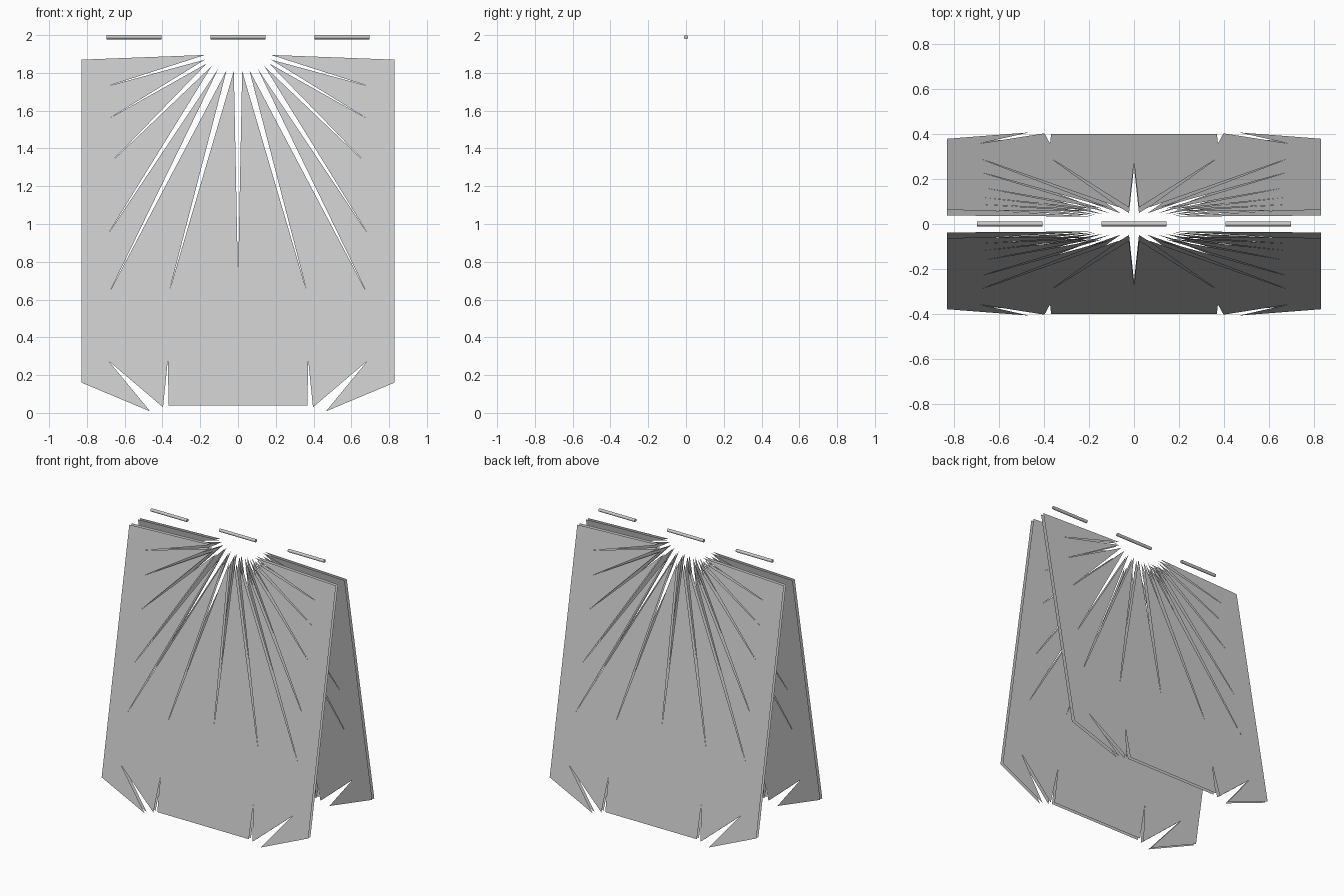
import bpy, bmesh, math
from mathutils import Matrix

if "Cube" in bpy.data.objects:
    bpy.data.objects.remove(bpy.data.objects["Cube"])

# Right half outline of a board (x, z): top centre slit, ray slits, corner, foot cuts
HALF = [(0, 0.71), (0.022, 1.81), (0.365, 0.64), (0.06, 1.815), (0.68, 0.64),
        (0.105, 1.82), (0.68, 0.96), (0.14, 1.835), (0.67, 1.33), (0.165, 1.85),
        (0.68, 1.56), (0.175, 1.87), (0.69, 1.73), (0.175, 1.895),
        (0.828, 1.87), (0.828, 0.16), (0.465, 0.008), (0.685, 0.275),
        (0.397, 0.03), (0.372, 0.275), (0.367, 0.04)]
OUTLINE = HALF + [(-x, z) for x, z in reversed(HALF[1:])]
SLOPE, FOOT_Y, GAP = 0.185, 0.40, 0.024


def finish(bm, name):
    mesh = bpy.data.meshes.new(name)
    bm.to_mesh(mesh)
    bm.free()
    obj = bpy.data.objects.new(name, mesh)
    bpy.context.collection.objects.link(obj)
    return obj


def board(name, side):
    """Leaning board: an outer and an inner skin with open edges."""
    bm = bmesh.new()
    for offset, facing in ((0, side), (GAP, -side)):
        verts = [bm.verts.new((x, side * (FOOT_Y - offset - SLOPE * (z - 0.04)), z))
                 for x, z in OUTLINE]
        face = bm.faces.new(verts)
        face.normal_update()
        if face.normal.y * facing < 0:
            face.normal_flip()
    bmesh.ops.triangulate(bm, faces=bm.faces[:], ngon_method='EAR_CLIP')
    return finish(bm, name)


def hinge(name, x):
    """Short hinge pin along the top."""
    bm = bmesh.new()
    bmesh.ops.create_cone(
        bm, cap_ends=True, segments=12, radius1=0.011, radius2=0.011, depth=0.29,
        matrix=Matrix.Translation((x, 0, 1.989)) @ Matrix.Rotation(math.pi / 2, 4, 'Y'))
    return finish(bm, name)


# Two boards leaning together
board("front_board", -1)
board("back_board", 1)

# Three hinge pins
for label, x in (("left", -0.55), ("middle", 0), ("right", 0.55)):
    hinge(label + "_hinge_pin", x)
